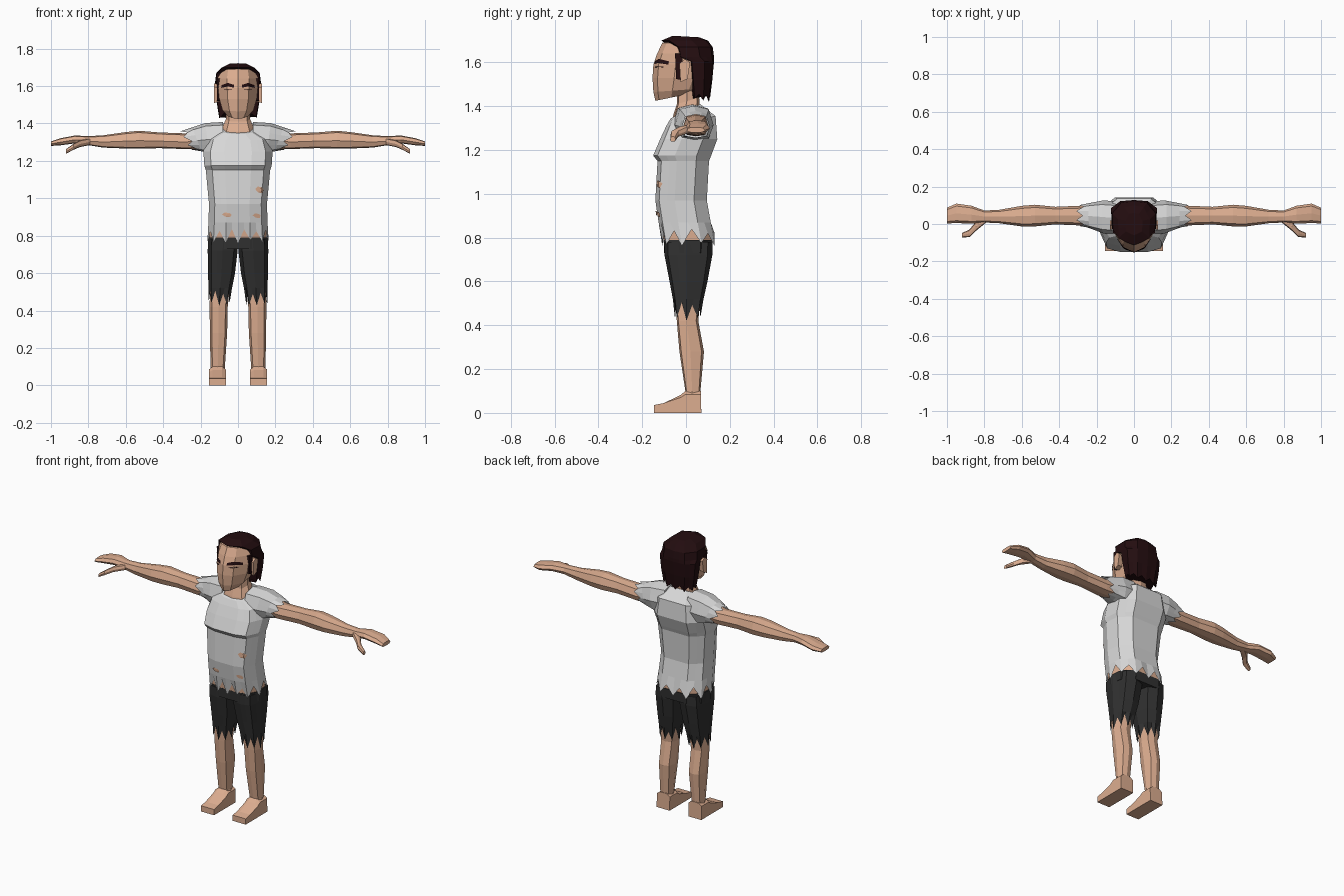
import bpy, bmesh, math, random
from mathutils import Vector
from mathutils.bvhtree import BVHTree

if "Cube" in bpy.data.objects:
    bpy.data.objects.remove(bpy.data.objects["Cube"])

random.seed(4)


def material(name, rgb):
    m = bpy.data.materials.new(name)
    m.diffuse_color = (*rgb, 1)
    m.use_nodes = True
    m.node_tree.nodes["Principled BSDF"].inputs["Base Color"].default_value = m.diffuse_color
    return m


SKIN = material("skin", (0.72, 0.42, 0.28))
SHIRT = material("pale_cloth", (0.68, 0.68, 0.68))
SHORTS = material("dark_cloth", (0.03, 0.03, 0.03))
HAIR = material("dark_hair", (0.017, 0.004, 0.005))


def loft(name, rings, mat, caps=(True, True)):
    """Skin a list of equal-length point rings into one flat-shaded object."""
    bm = bmesh.new()
    vs = [[bm.verts.new(p) for p in r] for r in rings]
    n = len(vs[0])
    for a, b in zip(vs, vs[1:]):
        for i in range(n):
            j = (i + 1) % n
            bm.faces.new((a[i], a[j], b[j], b[i]))
    if caps[0]:
        bm.faces.new(vs[0])
    if caps[1]:
        bm.faces.new(vs[-1])
    bmesh.ops.recalc_face_normals(bm, faces=bm.faces)
    me = bpy.data.meshes.new(name)
    bm.to_mesh(me)
    bm.free()
    me.materials.append(mat)
    ob = bpy.data.objects.new(name, me)
    bpy.context.collection.objects.link(ob)
    return ob


def mirrored(half):
    """Half section from front centre to back centre -> closed section."""
    return half + [(-x, y) for x, y in half[-2:0:-1]]


TORSO = mirrored([(0, -1), (.4, -1), (.8, -.85), (1, -.25), (.95, .5), (.55, 1), (0, 1)])
HEAD = mirrored([(0, -1), (.55, -.8), (1, -.15), (.9, .6), (.5, 1), (0, 1)])
SCALP = mirrored([(0, -1), (.5, -.85), (.97, -.65), (1, .3), (.6, .9), (0, 1)])
LIMB = mirrored([(0, -1), (.75, -.85), (1, -.1), (.75, .8), (0, 1)])


def doubled(sec):
    """Add a point halfway along each side, so hems can be cut into teeth."""
    out = []
    for a, b in zip(sec, sec[1:] + sec[:1]):
        out += [a, ((a[0] + b[0]) / 2, (a[1] + b[1]) / 2)]
    return out


def level(sec, zf, zb, w, yf, yb, cx=0, jag=0):
    """Horizontal ring, zf high at the front and zb at the back."""
    pts = []
    for i, (u, v) in enumerate(sec):
        t = (v + 1) / 2
        tooth = jag * random.uniform(.6, 1.2) * (1 if i % 2 else -1)
        pts.append((cx + u * w, yf + (yb - yf) * t, zf + (zb - zf) * t + tooth))
    return pts


def across(sec, s, x, y, z, ry, rz, slant=0, jag=0):
    """Ring facing along x, for arms and sleeves."""
    return [(s * (x + slant * v + jag * (1 if i % 2 else -1)), y + u * ry, z + v * rz)
            for i, (u, v) in enumerate(sec)]


# Shirt body with torn hem
T2 = doubled(TORSO)
shirt_rings = [(1.345, 1.41, .095, -.07, .065), (1.31, 1.355, .165, -.09, .135),
               (1.25, 1.25, .185, -.118, .143), (1.175, 1.175, .18, -.15, .115),
               (1.15, 1.15, .172, -.13, .105), (.97, .97, .155, -.14, .095),
               (.87, .87, .158, -.125, .113)]
rings = [level(T2, *r) for r in shirt_rings]
rings.append(level(T2, .80, .80, .164, -.108, .13, jag=.033))
shirt = loft("shirt", rings, SHIRT, (True, False))

# Belly seen through the hem, and the waist of the shorts
loft("belly", [level(TORSO, z, z, .153, f, b) for z, f, b in
               ((.76, -.098, .118), (.82, -.105, .118), (.9, -.115, .095))], SKIN)
loft("shorts_waist", [level(TORSO, z, z, w, f, b) for z, w, f, b in
                      ((.79, .16, -.102, .122), (.73, .16, -.1, .12))], SHORTS)

# Neck
loft("neck", [level(LIMB, *r) for r in ((1.33, 1.37, .092, -.065, .06),
     (1.36, 1.42, .08, -.058, .062), (1.41, 1.44, .065, -.042, .06),
     (1.49, 1.49, .062, -.04, .06))], SKIN)

# Head
head = loft("head", [level(HEAD, *r) for r in (
    (1.425, 1.46, .055, -.14, .03), (1.465, 1.48, .083, -.149, .055),
    (1.53, 1.53, .1, -.153, .08), (1.59, 1.59, .106, -.149, .09),
    (1.64, 1.64, .108, -.132, .1), (1.69, 1.685, .095, -.108, .09),
    (1.705, 1.71, .05, -.06, .05))], SKIN)

# Hair, long at the back with a ragged end
H2 = doubled(SCALP)
loft("hair", [level(H2, 1.445, 1.435, .1, .025, .108, jag=.012)] + [level(H2, *r) for r in (
    (1.52, 1.52, .115, .015, .12), (1.605, 1.605, .123, .005, .128),
    (1.625, 1.625, .122, -.055, .128), (1.67, 1.67, .116, -.065, .122),
    (1.7, 1.7, .085, -.113, .1), (1.722, 1.715, .045, -.06, .06))], HAIR)

L2 = doubled(LIMB)
for s, side in ((1, "left"), (-1, "right")):
    # Ear and sideburn
    loft(side + "_ear", [[(s * x, y * k - .005, 1.56 + z * k) for y, z in
         ((-.02, -.05), (-.025, .035), (.0, .055), (.024, .04), (.012, -.035))]
        for x, k in ((.09, .8), (.127, 1))], SKIN)
    loft(side + "_sideburn", [[(s * x, y, z) for y, z in
         ((-.05, 1.64), (-.045, 1.525), (-.022, 1.52), (-.015, 1.64))]
        for x in (.09, .113)], HAIR)

    # Sleeve with torn, slanted end
    loft(side + "_sleeve", [across(L2, s, *r) for r in (
        (.08, .03, 1.325, .09, .083), (.165, .038, 1.322, .088, .08, .01),
        (.22, .043, 1.315, .073, .064, .025), (.265, .045, 1.31, .064, .053, .028, .018))],
        SHIRT, (True, False))

    # Arm and flat hand
    loft(side + "_arm", [across(LIMB, s, *r) for r in (
        (.15, .045, 1.32, .055, .055), (.28, .045, 1.305, .053, .042),
        (.42, .045, 1.31, .047, .042), (.53, .045, 1.313, .058, .048),
        (.6, .042, 1.31, .055, .044), (.72, .04, 1.304, .036, .033),
        (.8, .04, 1.308, .032, .024), (.87, .05, 1.315, .048, .021),
        (.95, .057, 1.302, .052, .019), (1.0, .045, 1.292, .042, .012))], SKIN)
    loft(side + "_thumb", [across(LIMB, s, *r) for r in (
        (.79, .03, 1.303, .022, .018), (.845, -.012, 1.292, .025, .018),
        (.88, -.05, 1.275, .02, .016), (.92, -.06, 1.25, .012, .012))], SKIN)

    # Shorts leg with torn hem: z, inner x, outer x, front y, back y
    def leg_ring(sec, z, xi, xo, yf, yb, jag=0):
        return level(sec, z, z, (xo - xi) / 2, yf, yb, s * (xi + xo) / 2, jag)
    loft(side + "_shorts_leg", [leg_ring(L2, *r) for r in (
        (.78, 0, .16, -.1, .122), (.72, .002, .162, -.098, .12),
        (.6, .016, .16, -.075, .098), (.52, .032, .158, -.06, .08),
        (.465, .045, .156, -.05, .066, .038))], SHORTS, (True, False))

    # Lower leg
    loft(side + "_leg", [leg_ring(LIMB, *r) for r in (
        (.56, .04, .148, -.05, .07), (.42, .055, .152, -.042, .056),
        (.28, .058, .15, -.03, .082), (.1, .07, .147, -.003, .066),
        (.05, .068, .15, -.003, .068))], SKIN)

    # Bare foot
    foot = ((-.145, 0), (.07, 0), (.068, .1), (-.002, .1), (-.025, .082), (-.1, .045), (-.145, .036))
    loft(side + "_foot", [[(s * x, y, z * (1 if z < .06 else k)) for y, z in foot]
         for x, k in ((.065, .85), (.085, 1), (.135, 1), (.155, .85))], SKIN)


def plate(name, target, outline, mat, lift=.006):
    """Thin patch laid on the front of a target; outline points are (x, z)."""
    me = target.data
    tree = BVHTree.FromPolygons([v.co for v in me.vertices], [p.vertices for p in me.polygons])
    cx = sum(p[0] for p in outline) / len(outline)
    cz = sum(p[1] for p in outline) / len(outline)
    rings = []
    for k in (1, .55, .1):
        ring = []
        for x, z in outline:
            o = Vector((cx + (x - cx) * k, -1, cz + (z - cz) * k))
            hit = tree.ray_cast(o, Vector((0, 1, 0)))[0]
            ring.append(hit + Vector((0, -lift, 0)))
        rings.append(ring)
    ob = loft(name, rings, mat, (False, True))
    if ob.data.polygons[-1].normal.y > 0:
        ob.data.flip_normals()


# Eyebrows and narrow eyes
for s, side in ((1, "left"), (-1, "right")):
    plate(side + "_eyebrow", head, [(s * x, z) for x, z in (
        (.022, 1.592), (.022, 1.607), (.055, 1.617), (.088, 1.605), (.09, 1.59), (.056, 1.598))], HAIR)
    plate(side + "_eye", head, [(s * x, z) for x, z in (
        (.032, 1.578), (.032, 1.582), (.075, 1.582), (.075, 1.578))], HAIR, .005)

# Skin showing through tears in the shirt
for i, (x, z, w, h) in enumerate(((-.06, .91, .026, .014), (.115, 1.043, .023, .02), (.1, .905, .022, .014))):
    plate("shirt_tear_%d" % i, shirt, [
        (x + w * u, z + h * v) for u, v in
        ((-1, .3), (-.4, 1), (.5, .8), (1, .2), (.7, -.8), (-.3, -.6))], SKIN)
